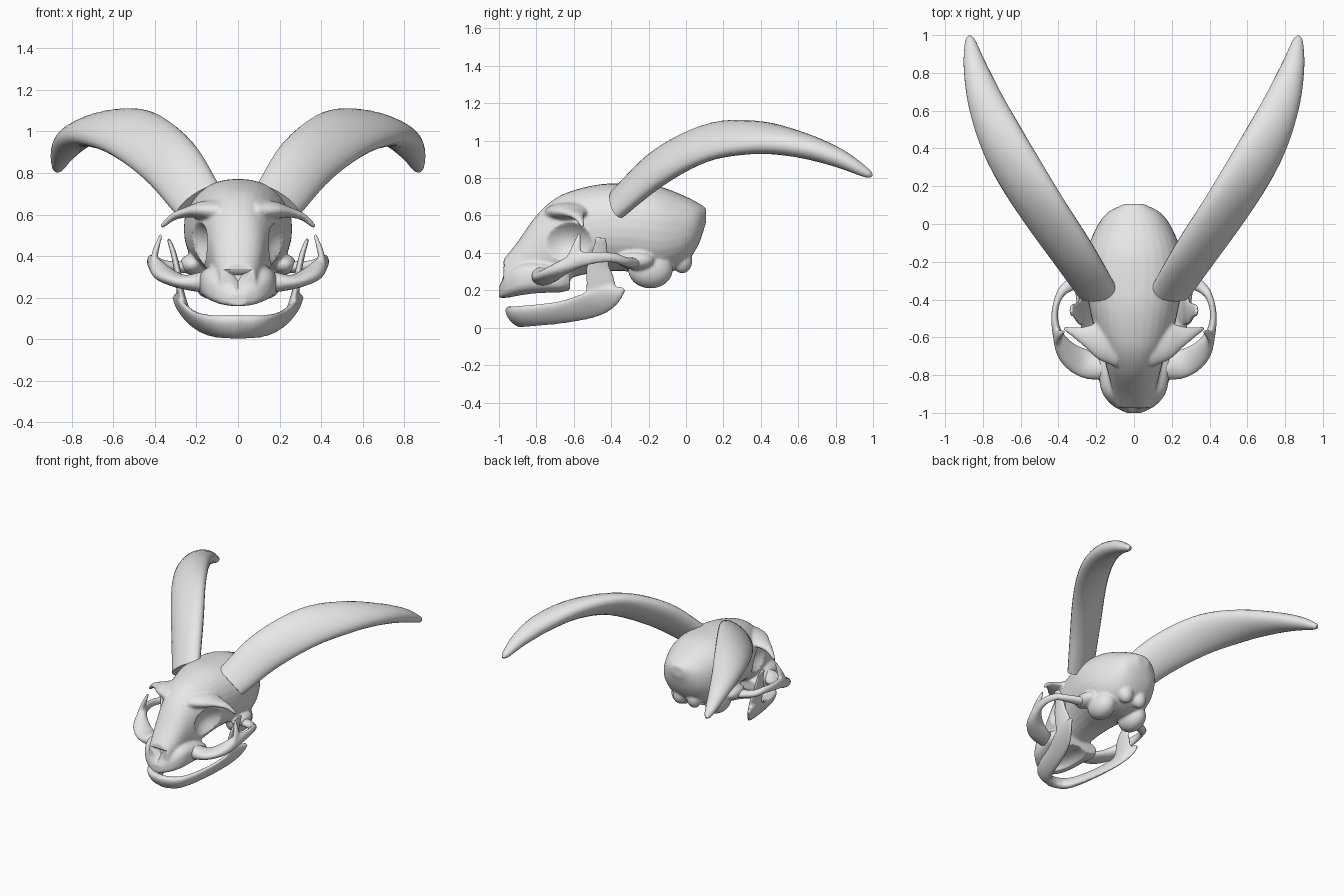
import bpy, bmesh, math
from mathutils import Vector, Matrix

cube = bpy.data.objects.get("Cube")
if cube:
    bpy.data.objects.remove(cube, do_unlink=True)

bone = bpy.data.materials.new("bone_grey")
bone.use_nodes = True
bone.diffuse_color = (0.8, 0.8, 0.8, 1)
bone.node_tree.nodes["Principled BSDF"].inputs["Base Color"].default_value = (0.8, 0.8, 0.8, 1)


def resample(rows, steps):
    """Catmull-Rom interpolation through every column of the stations."""
    rows = [Vector(r) for r in rows]
    pts = [rows[0] * 2 - rows[1]] + rows + [rows[-1] * 2 - rows[-2]]
    out = []
    for p0, p1, p2, p3 in zip(pts, pts[1:], pts[2:], pts[3:]):
        for k in range(steps):
            t = k / steps
            out.append((p1 * 2 + (p2 - p0) * t + (p0 * 2 - p1 * 5 + p2 * 4 - p3) * t * t
                        + (p1 * 3 - p0 - p2 * 3 + p3) * t ** 3) / 2)
    return out + [rows[-1]]


def sweep(bm, stations, axis=None, ref=(0, 0, 1), power=1.0, both=True, n=24, steps=5):
    """Loft rings; a station is x, y, z, half side, half height, roll in degrees."""
    st = resample([tuple(s) + (0,) * (6 - len(s)) for s in stations], steps)
    for sign in ((1, -1) if both else (1,)):
        rings = []
        for i, s in enumerate(st):
            a, b = st[max(i - 1, 0)], st[min(i + 1, len(st) - 1)]
            t = Vector(axis) if axis else Vector((b - a)[:3]).normalized()
            side = t.cross(Vector(ref)).normalized()
            up = side.cross(t)
            turn = Matrix.Rotation(math.radians(s[5]), 3, t)
            side, up = turn @ side, turn @ up
            ring = []
            for k in range(n):
                c, d = math.cos(math.tau * k / n), math.sin(math.tau * k / n)
                u = math.copysign(abs(c) ** power, c) * max(s[3], 0.004)
                v = math.copysign(abs(d) ** power, d) * max(s[4], 0.004)
                p = Vector(s[:3]) + side * u + up * v
                ring.append(bm.verts.new((p.x * sign, p.y, p.z)))
            rings.append(ring)
        for r, q in zip(rings, rings[1:]):
            for k in range(n):
                bm.faces.new((r[k], r[(k + 1) % n], q[(k + 1) % n], q[k]))
        bm.faces.new(rings[0])
        bm.faces.new(rings[-1])


def blob(bm, centre, radii, both=True):
    for sign in ((1, -1) if both else (1,)):
        place = Matrix.Translation((centre[0] * sign, centre[1], centre[2]))
        bmesh.ops.create_uvsphere(bm, u_segments=24, v_segments=16, radius=1,
                                  matrix=place @ Matrix.Diagonal((*radii, 1)))


def finish(name, bm, cutter=None, sculpt=False):
    bmesh.ops.recalc_face_normals(bm, faces=bm.faces)
    mesh = bpy.data.meshes.new(name)
    bm.to_mesh(mesh)
    bm.free()
    mesh.materials.append(bone)
    ob = bpy.data.objects.new(name, mesh)
    bpy.context.collection.objects.link(ob)
    bpy.ops.object.select_all(action="DESELECT")
    ob.select_set(True)
    bpy.context.view_layer.objects.active = ob
    bpy.ops.object.shade_smooth_by_angle(angle=math.radians(40))
    if sculpt:
        # Fuse overlapping bone masses, carve the hollows, then soften
        fuse = ob.modifiers.new("fuse", "REMESH")
        fuse.mode, fuse.voxel_size, fuse.use_smooth_shade = "VOXEL", 0.009, True
        if cutter:
            cut = ob.modifiers.new("carve", "BOOLEAN")
            cut.operation, cut.object, cut.solver = "DIFFERENCE", cutter, "EXACT"
        soft = ob.modifiers.new("soften", "SMOOTH")
        soft.factor, soft.iterations = 0.5, 6
    return ob


# Hollows: eye sockets, palate, triangular nose opening
bm = bmesh.new()
blob(bm, (0.275, -0.65, 0.455), (0.165, 0.155, 0.13))
blob(bm, (0, -0.74, 0.17), (0.11, 0.2, 0.06), both=False)
sweep(bm, [(0, -1.05, 0.3, 0.095, 0.105, 90), (0, -0.91, 0.3, 0.05, 0.065, 90)],
      axis=(0, 1, 0), both=False, n=3, steps=1)
hollows = finish("hollow_cutter", bm)
hollows.hide_render = True
hollows.hide_viewport = True

# Skull vault and muzzle
bm = bmesh.new()
vault = [  # y, top, bottom, half width
    (-0.975, 0.365, 0.2, 0.085), (-0.9, 0.46, 0.2, 0.11), (-0.8, 0.6, 0.21, 0.135),
    (-0.7, 0.69, 0.22, 0.165), (-0.6, 0.735, 0.27, 0.2), (-0.45, 0.768, 0.3, 0.235),
    (-0.3, 0.77, 0.3, 0.26), (-0.15, 0.757, 0.28, 0.25), (-0.02, 0.71, 0.33, 0.2),
    (0.06, 0.67, 0.43, 0.14), (0.107, 0.64, 0.56, 0.05)]
sweep(bm, [(0, y, (t + b) / 2, w, (t - b) / 2) for y, t, b, w in vault],
      axis=(0, -1, 0), both=False, power=0.9, n=32)
muzzle = [(-1.0, 0.22, 0.16, 0.04), (-0.96, 0.29, 0.16, 0.115), (-0.89, 0.35, 0.17, 0.17),
          (-0.78, 0.36, 0.18, 0.19), (-0.68, 0.33, 0.185, 0.2), (-0.62, 0.29, 0.2, 0.17)]
sweep(bm, [(0, y, (t + b) / 2, w, (t - b) / 2) for y, t, b, w in muzzle],
      axis=(0, -1, 0), both=False, power=0.65)

# Ear bulges, neck joints and arch roots
blob(bm, (0.14, -0.19, 0.31), (0.085, 0.12, 0.1))
blob(bm, (0.06, -0.02, 0.36), (0.055, 0.055, 0.07))
blob(bm, (0.22, -0.27, 0.36), (0.06, 0.1, 0.05))

# Hooked brows
sweep(bm, [(0.08, -0.62, 0.615, 0.14, 0.06), (0.17, -0.61, 0.62, 0.11, 0.045),
           (0.24, -0.595, 0.612, 0.065, 0.026), (0.31, -0.575, 0.59, 0.03, 0.018),
           (0.37, -0.55, 0.54, 0.011, 0.011)])
finish("skull", bm, hollows, sculpt=True)

# Cheek arches with upright spurs
bm = bmesh.new()
sweep(bm, [(0.15, -0.77, 0.275, 0.06, 0.055), (0.26, -0.74, 0.275, 0.075, 0.035),
           (0.35, -0.68, 0.31, 0.06, 0.038), (0.405, -0.58, 0.36, 0.027, 0.042),
           (0.42, -0.48, 0.375, 0.018, 0.032), (0.4, -0.39, 0.375, 0.02, 0.027),
           (0.35, -0.33, 0.355, 0.032, 0.025), (0.24, -0.28, 0.345, 0.045, 0.03)])
sweep(bm, [(0.41, -0.6, 0.36, 0.016, 0.045), (0.395, -0.585, 0.43, 0.015, 0.027),
           (0.37, -0.57, 0.505, 0.008, 0.01)], ref=(0, 1, 0))
finish("cheek_arches", bm, sculpt=True)

# Lower jaw: flaring body on each side and rising blades
bm = bmesh.new()
sweep(bm, [(-0.02, -0.915, 0.058, 0.035, 0.07, 42), (0.08, -0.89, 0.06, 0.035, 0.068, 42),
           (0.14, -0.81, 0.066, 0.03, 0.07, 40), (0.195, -0.65, 0.085, 0.024, 0.072, 36),
           (0.248, -0.5, 0.125, 0.02, 0.08, 32), (0.283, -0.4, 0.17, 0.018, 0.06, 20),
           (0.305, -0.33, 0.205, 0.013, 0.013)])
sweep(bm, [(0.245, -0.48, 0.12, 0.02, 0.07), (0.275, -0.455, 0.22, 0.018, 0.08),
           (0.29, -0.47, 0.32, 0.016, 0.065), (0.31, -0.46, 0.41, 0.014, 0.045),
           (0.335, -0.455, 0.485, 0.009, 0.03)], ref=(0, 1, 0))
finish("lower_jaw", bm, sculpt=True)

# Horns
bm = bmesh.new()
sweep(bm, [(0.19, -0.365, 0.665, 0.125, 0.06, 44), (0.335, -0.14, 0.86, 0.146, 0.072, 46),
           (0.51, 0.12, 0.99, 0.15, 0.07, 40), (0.665, 0.38, 1.015, 0.132, 0.073, 26),
           (0.775, 0.62, 0.975, 0.1, 0.066, 10), (0.838, 0.82, 0.905, 0.064, 0.05, 0),
           (0.866, 0.96, 0.83, 0.03, 0.026, 0), (0.87, 0.995, 0.812, 0.008, 0.008, 0)])
finish("horns", bm)
